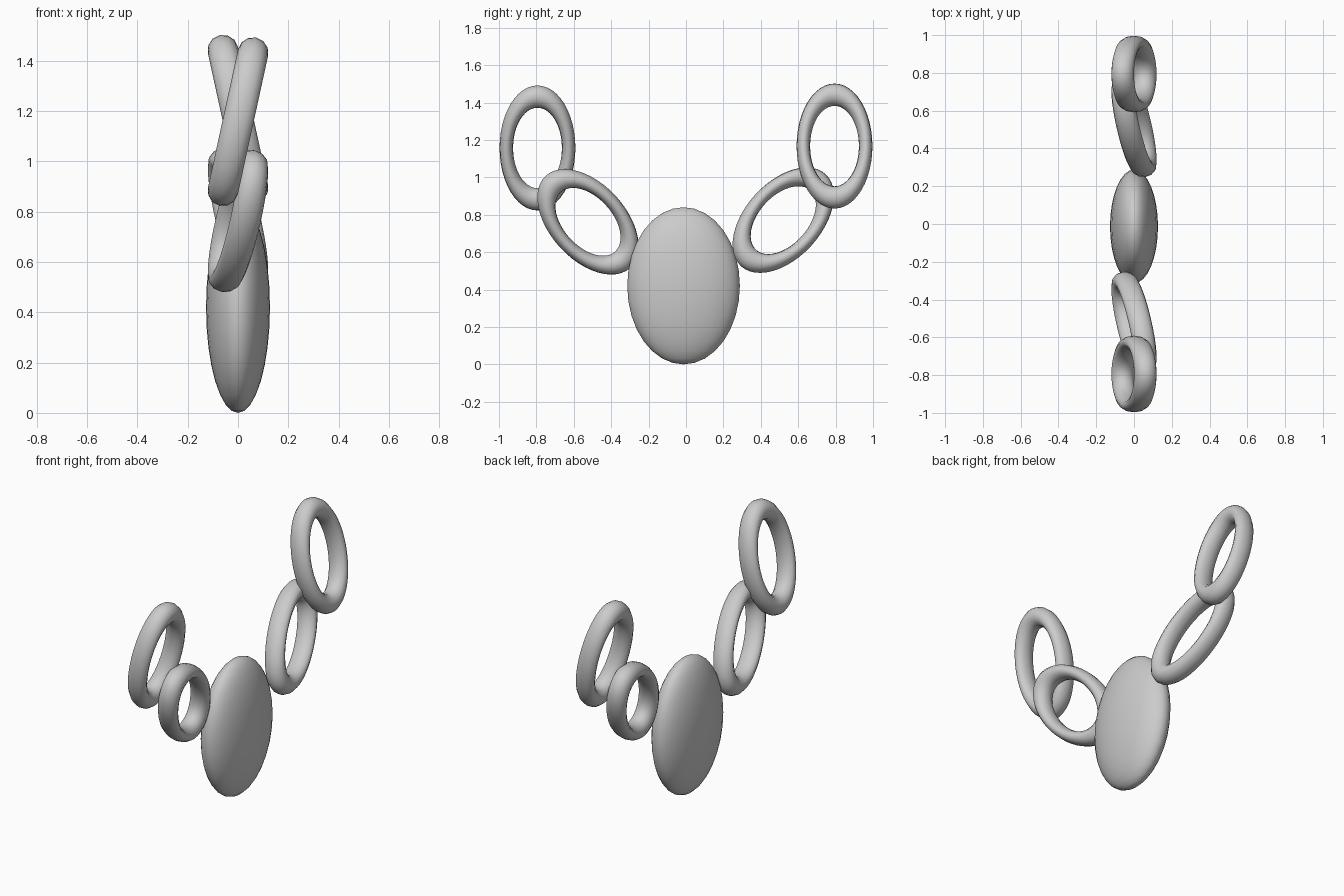
import bpy
from math import radians
from mathutils import Matrix

if "Cube" in bpy.data.objects:
    bpy.data.objects.remove(bpy.data.objects["Cube"])


def smooth(obj):
    for p in obj.data.polygons:
        p.use_smooth = True


def link(name, y, z, lean, turn):
    """Oval chain link: squashed torus, twisted out of plane, leaned sideways."""
    bpy.ops.mesh.primitive_torus_add(major_segments=48, minor_segments=12,
                                     major_radius=0.281, minor_radius=0.061)
    obj = bpy.context.object
    obj.name = name
    shape = (Matrix.Rotation(radians(turn), 4, 'Z')
             @ Matrix.Rotation(radians(lean), 4, 'X')
             @ Matrix.Rotation(radians(12.3 - 90), 4, 'Y')
             @ Matrix.Diagonal((1, 0.593, 1, 1)))
    obj.data.transform(shape)
    obj.location = (0, y, z)
    smooth(obj)


# Flattened oval pendant
bpy.ops.mesh.primitive_uv_sphere_add(segments=32, ring_count=16, radius=1)
pendant = bpy.context.object
pendant.name = "pendant"
pendant.data.transform(Matrix.Diagonal((0.127, 0.301, 0.42, 1)))
pendant.location = (0, -0.013, 0.42)
smooth(pendant)

# Two chain links on each side, the second side turned half way round
link("inner_link_left", -0.524, 0.762, 42.5, 0)
link("outer_link_left", -0.794, 1.157, 0, 0)
link("inner_link_right", 0.520, 0.771, 42.5, 180)
link("outer_link_right", 0.794, 1.167, 0, 180)
